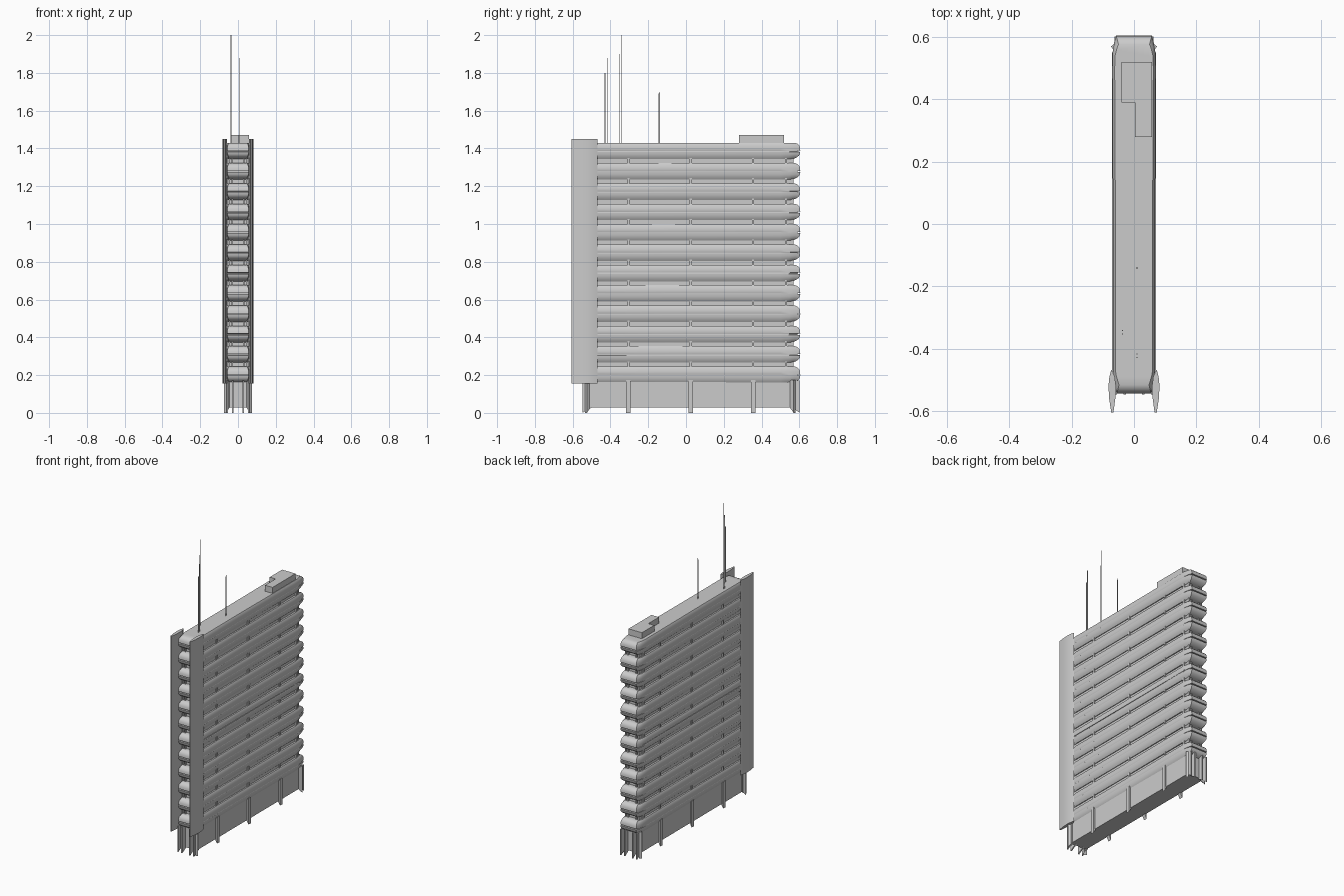
import bpy, bmesh
from mathutils import Vector

if "Cube" in bpy.data.objects:
    bpy.data.objects.remove(bpy.data.objects["Cube"])


def make(name, bm, smooth=None):
    bmesh.ops.recalc_face_normals(bm, faces=bm.faces)
    me = bpy.data.meshes.new(name)
    bm.to_mesh(me)
    bm.free()
    ob = bpy.data.objects.new(name, me)
    bpy.context.collection.objects.link(ob)
    if smooth:
        bpy.ops.object.select_all(action='DESELECT')
        ob.select_set(True)
        bpy.context.view_layer.objects.active = ob
        bpy.ops.object.shade_smooth_by_angle(angle=smooth)
    return ob


def loft(bm, rings):
    # skin a stack of closed rings and cap both ends
    vs = [[bm.verts.new(p) for p in r] for r in rings]
    n = len(vs[0])
    for a, b in zip(vs, vs[1:]):
        for i in range(n):
            bm.faces.new((a[i], a[(i + 1) % n], b[(i + 1) % n], b[i]))
    bm.faces.new(vs[0])
    bm.faces.new(vs[-1])


def prism(bm, pts, z0, z1):
    loft(bm, [[(x, y, z) for x, y in pts] for z in (z0, z1)])


def box(bm, x0, x1, y0, y1, z0, z1):
    prism(bm, [(x0, y0), (x1, y0), (x1, y1), (x0, y1)], z0, z1)


FLOORS, PITCH, TOP = 12, 0.1077, 1.43


def floor_ring(z, ds, de):
    # plan outline of one floor: ds insets the sides, de insets the ends
    right = [(0.056 - ds, -0.545 + de), (0.064 - ds, -0.505 + de * 0.5),
             (0.068 - ds, -0.47), (0.067 - ds, -0.1), (0.070 - ds, 0.5),
             (0.069 - ds, 0.55 - de * 0.4), (0.064 - ds, 0.58 - de * 0.7),
             (0.058 - ds, 0.605 - de)]
    left = [(-x, y) for x, y in reversed(right)]
    return [(x, y, z) for x, y in right + left]


# bulging floor bands with a slit in the rounded ends
profile = [(0, .008, .028), (.005, .005, .016), (.014, .002, .006), (.026, 0, .001),
           (.041, 0, 0), (.042, .0005, .014), (.047, .0005, .014), (.048, 0, 0),
           (.060, .001, .002), (.070, .004, .009), (.079, .008, .022), (.087, .013, .040)]
for k in range(FLOORS):
    bm = bmesh.new()
    t = TOP - k * PITCH
    loft(bm, [floor_ring(t - d, s, e) for d, s, e in profile])
    make(f"floor_band_{k + 1}", bm, 0.5)

# recessed core seen in the gaps
bm = bmesh.new()
box(bm, -0.05, 0.05, -0.50, 0.555, 0.16, 1.42)
make("core", bm)

# small columns in the gaps between floors
bm = bmesh.new()
for k in range(FLOORS - 1):
    z1 = TOP - k * PITCH - 0.08
    z0 = z1 - 0.032
    for s in (-1, 1):
        for y in (-0.305, 0.025, 0.355, 0.53):
            box(bm, s * 0.057 - 0.004, s * 0.057 + 0.004, y - 0.006, y + 0.006, z0, z1)
        for x in (0.03, 0.047):
            for y in (-0.507, 0.562):
                box(bm, s * x - 0.004, s * x + 0.004, y - 0.006, y + 0.006, z0, z1)
make("gap_columns", bm)

# thin seam at mid height
bm = bmesh.new()
box(bm, -0.0712, 0.0712, -0.475, 0.55, 0.741, 0.746)
make("mid_seam", bm)

# lens-shaped vertical fins at the front
for s, name in ((-1, "left_fin"), (1, "right_fin")):
    bm = bmesh.new()
    pts = [(0.073, -0.468), (0.079, -0.49), (0.082, -0.52), (0.080, -0.56),
           (0.073, -0.605), (0.066, -0.605), (0.060, -0.56), (0.058, -0.52), (0.062, -0.49)]
    prism(bm, [(s * x, y) for x, y in pts], 0.155, 1.45)
    make(name, bm, 0.6)

# base volume
bm = bmesh.new()
box(bm, -0.058, 0.058, -0.515, 0.57, 0.028, 0.17)
make("base", bm)


def leg(bm, outer, inner, half, z1):
    # blade leg with a slanted foot, going from inner to outer point
    o, i = Vector(outer), Vector(inner)
    d = (o - i).normalized()
    side = Vector((-d.y, d.x)) * half
    prof = [(i, 0.028), (o, 0.0), (o, z1), (i, z1)]
    loft(bm, [[(p.x + side.x * q, p.y + side.y * q, z) for p, z in prof] for q in (-1, 1)])


# legs along the sides and at both ends
bm = bmesh.new()
for s in (-1, 1):
    for y in (-0.305, 0.025, 0.355):
        leg(bm, (s * 0.068, y), (s * 0.052, y), 0.012, 0.175)
    for x in (0.029, 0.058):
        leg(bm, (s * x, -0.548), (s * x, -0.50), 0.004, 0.172)
        leg(bm, (s * x, 0.602), (s * x, 0.56), 0.004, 0.172)
    leg(bm, (s * 0.068, -0.53), (s * 0.052, -0.51), 0.008, 0.175)
    leg(bm, (s * 0.068, 0.575), (s * 0.052, 0.555), 0.008, 0.175)
make("base_legs", bm)

# L-shaped roof house
bm = bmesh.new()
prism(bm, [(-0.04, 0.39), (0.003, 0.39), (0.003, 0.28), (0.058, 0.28),
           (0.058, 0.52), (-0.04, 0.52)], 1.42, 1.47)
make("roof_house", bm)

# masts: one tall and one shorter rod each
for n, (x, y, z, z2) in enumerate([(-0.037, -0.342, 2.0, 1.90),
                                   (0.010, -0.418, 1.88, 1.80),
                                   (0.010, -0.139, 1.70, 1.69)]):
    bm = bmesh.new()
    r = 0.0015
    box(bm, x - r, x + r, y - r, y + r, 1.42, z)
    gap = 0.004 if n == 2 else 0.011
    box(bm, x - r, x + r, y - gap - r, y - gap + r, 1.42, z2)
    make(f"mast_{n + 1}", bm)
